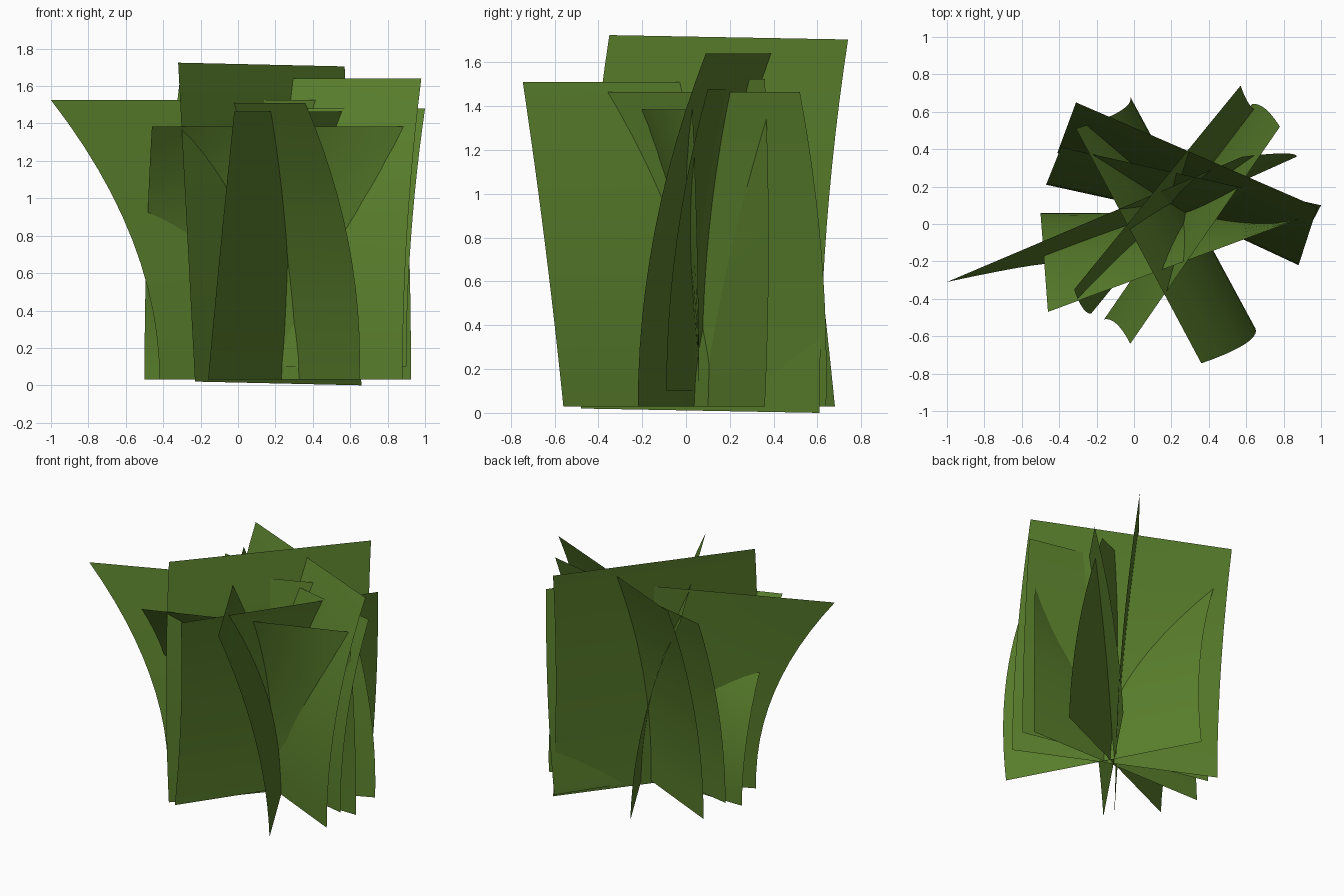
import bpy
from mathutils import Vector

if "Cube" in bpy.data.objects:
    bpy.data.objects.remove(bpy.data.objects["Cube"])

green = bpy.data.materials.new("leaf_green")
green.diffuse_color = (0.10, 0.21, 0.025, 1)
green.use_nodes = True
green.node_tree.nodes["Principled BSDF"].inputs["Base Color"].default_value = green.diffuse_color

ROWS, COLS = 12, 8


def leaf_card(name, base, top, z0, z1, lean=(0, 0), tilt=0.0):
    """Upright sheet between a base edge and a top edge, curving as it rises.
    lean is the drift at the foot; tilt lowers the second end."""
    b0, b1 = Vector(base[:2]), Vector(base[2:])
    t0, t1 = Vector(top[:2]), Vector(top[2:])
    lean = Vector(lean)
    verts, faces = [], []
    for r in range(ROWS + 1):
        t = r / ROWS
        for c in range(COLS + 1):
            u = c / COLS
            foot, tip = b0.lerp(b1, u), t0.lerp(t1, u)
            p = foot + lean * t + (tip - foot - lean) * t * t
            verts.append((p.x, p.y, z0 + (z1 - z0) * t - tilt * u))
    n = COLS + 1
    for r in range(ROWS):
        for c in range(COLS):
            i = r * n + c
            faces.append((i, i + 1, i + n + 1, i + n))
    me = bpy.data.meshes.new(name)
    me.from_pydata(verts, [], faces)
    me.materials.append(green)
    me.shade_smooth()
    ob = bpy.data.objects.new(name, me)
    bpy.context.collection.objects.link(ob)
    return ob


# Tallest sheet, slightly tilted at the foot
leaf_card("tall_leaf_card", (-0.23, -0.48, 0.66, 0.61), (-0.32, -0.35, 0.57, 0.74),
          0.02, 1.725, lean=(-0.09, 0), tilt=0.02)
# Sheet with the strongly swept left tip
leaf_card("swept_leaf_card", (-0.42, -0.22, 0.87, 0.36), (-1.0, -0.31, 0.58, 0.36),
          0.03, 1.525, lean=(0, 0.07))
# Sheet at the front right
leaf_card("front_leaf_card", (0.65, -0.56, -0.02, 0.68), (0.36, -0.745, -0.31, 0.51),
          0.03, 1.51, lean=(0.05, -0.15))
# Sheet along x, with its left end drooping forward
leaf_card("drooping_leaf_card", (-0.50, 0.06, 0.925, 0.06), (-0.46, -0.47, 0.89, 0.03),
          0.03, 1.385)
# Sheet leaning back
leaf_card("back_leaf_card", (0.88, -0.22, -0.41, 0.38), (0.98, 0.09, -0.31, 0.65),
          0.03, 1.64)
# Raised sheet at the right
leaf_card("raised_leaf_card", (0.90, -0.09, -0.47, 0.21), (1.0, 0.10, -0.39, 0.41),
          0.10, 1.48)
# Sheet on the steep diagonal
leaf_card("diagonal_leaf_card", (-0.16, -0.51, 0.63, 0.64), (-0.02, -0.64, 0.78, 0.52),
          0.03, 1.465, lean=(0.13, 0.03))
